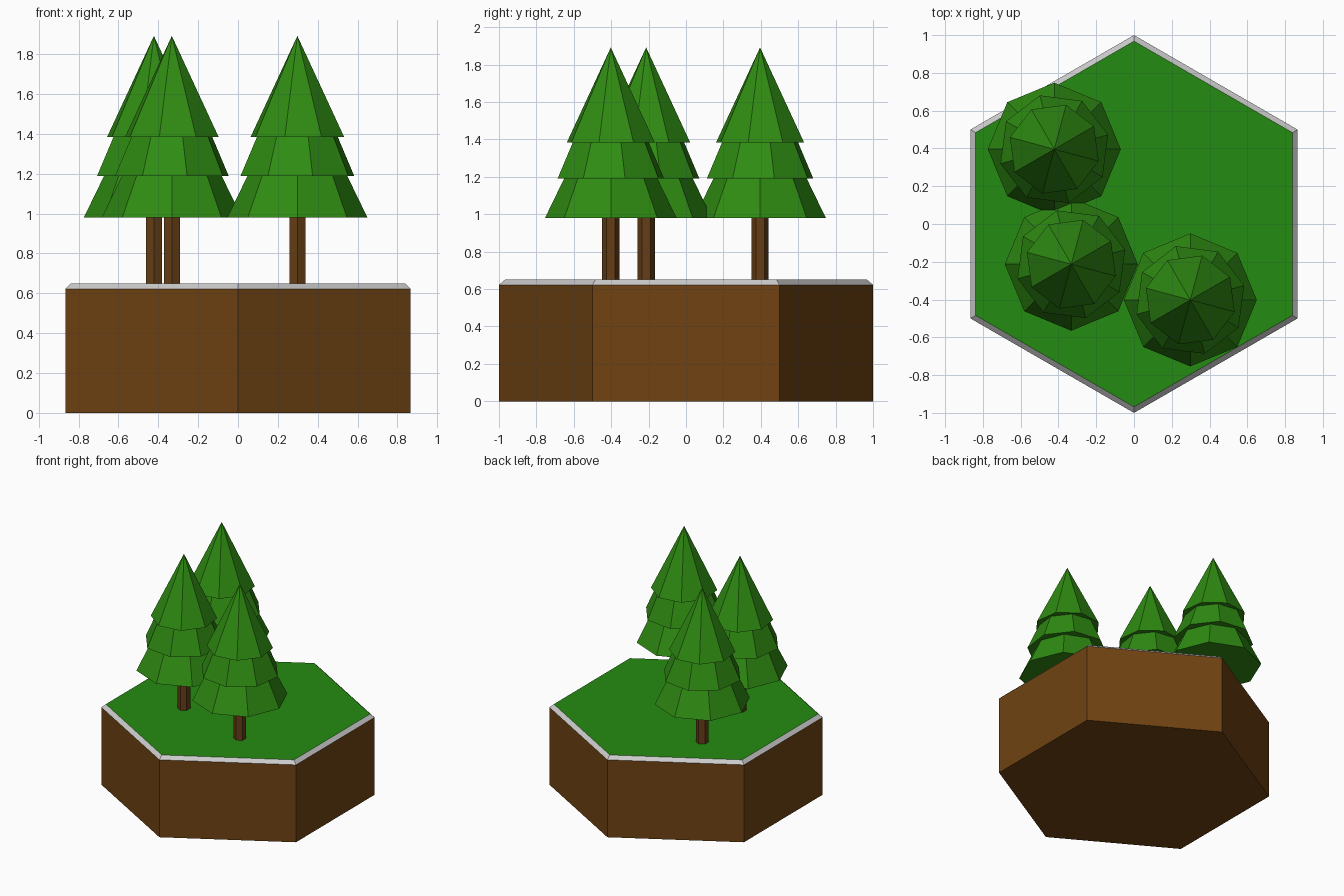
import bpy, bmesh
from math import cos, sin, radians, pi

if "Cube" in bpy.data.objects:
    bpy.data.objects.remove(bpy.data.objects["Cube"])


def material(name, rgb):
    mat = bpy.data.materials.new(name)
    mat.diffuse_color = (*rgb, 1)
    mat.use_nodes = True
    mat.node_tree.nodes["Principled BSDF"].inputs["Base Color"].default_value = mat.diffuse_color
    return mat


SOIL = material("soil", (0.16, 0.055, 0.006))
BARK = material("bark", (0.13, 0.048, 0.008))
GRASS = material("grass", (0.018, 0.26, 0.006))
LEAVES = material("leaves", (0.028, 0.26, 0.006))


def add_stack(bm, sides, rings, turn, bottom=True, top=True):
    """Skin polygon rings given as (radius, z); radius 0 is a point."""
    loops = []
    for r, z in rings:
        if r == 0:
            loops.append([bm.verts.new((0, 0, z))] * sides)
        else:
            loops.append([bm.verts.new((r * cos(radians(turn) + 2 * pi * i / sides),
                                        r * sin(radians(turn) + 2 * pi * i / sides), z))
                          for i in range(sides)])
    for lo, hi in zip(loops, loops[1:]):
        for i in range(sides):
            j = (i + 1) % sides
            quad = [lo[i], lo[j], hi[j], hi[i]]
            bm.faces.new(list(dict.fromkeys(quad)))
    if bottom:
        bm.faces.new(loops[0][::-1])
    if top and rings[-1][0] > 0:
        bm.faces.new(loops[-1])


def finish(name, bm, mat=None, location=(0, 0, 0)):
    mesh = bpy.data.meshes.new(name)
    bm.to_mesh(mesh)
    bm.free()
    if mat:
        mesh.materials.append(mat)
    obj = bpy.data.objects.new(name, mesh)
    obj.location = location
    bpy.context.collection.objects.link(obj)
    return obj


# Hexagonal tile: soil block, sloping grey rim, grass top
GROUND, RIM_Z = 0.65, 0.623
bm = bmesh.new()
add_stack(bm, 6, [(1, 0), (1, RIM_Z)], 90, top=False)
finish("soil_block", bm, SOIL)

bm = bmesh.new()
add_stack(bm, 6, [(1, RIM_Z), (0.968, GROUND)], 90, bottom=False, top=False)
finish("rim", bm)

bm = bmesh.new()
add_stack(bm, 6, [(0.968, GROUND)], 90, bottom=False)
finish("grass_top", bm, GRASS)

# Trees: hexagonal trunk and three octagonal tiers, each turned 15 degrees more
TIERS = [
    ([(0.352, 0.98), (0.25, 1.19)], 0),
    ([(0.295, 1.19), (0.21, 1.385)], 15),
    ([(0.243, 1.385), (0, 1.892)], 30),
]
for n, (x, y) in enumerate([(-0.422, 0.396), (-0.332, -0.213), (0.298, -0.402)], 1):
    bm = bmesh.new()
    add_stack(bm, 6, [(0.046, GROUND), (0.046, 0.98)], 90, bottom=False, top=False)
    finish(f"trunk_{n}", bm, BARK, (x, y, 0))

    bm = bmesh.new()
    for rings, turn in TIERS:
        add_stack(bm, 8, rings, turn, top=False)
    finish(f"canopy_{n}", bm, LEAVES, (x, y, 0))
